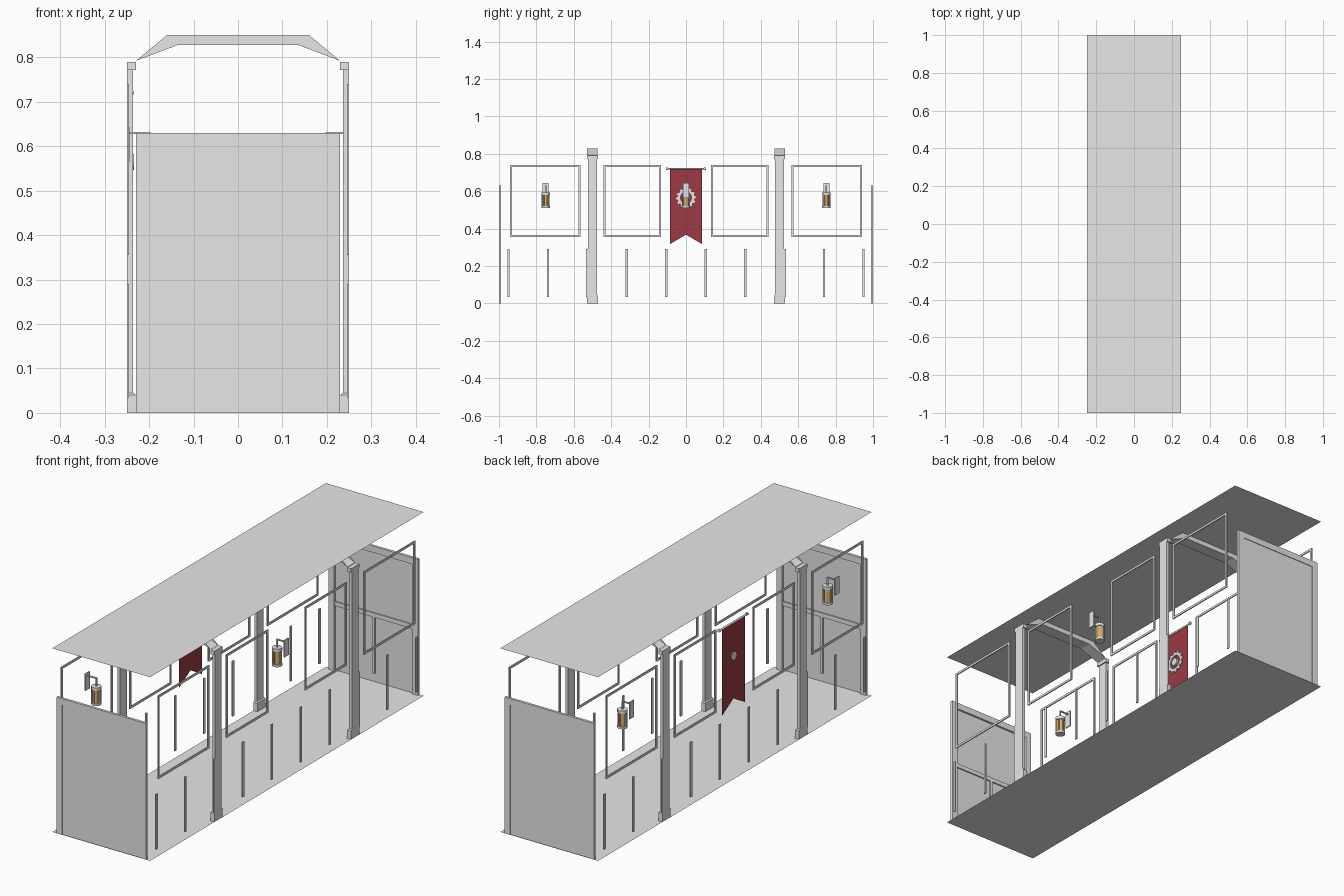
import bpy, bmesh, math
from mathutils import Matrix, Vector

if "Cube" in bpy.data.objects:
    bpy.data.objects.remove(bpy.data.objects["Cube"], do_unlink=True)


def material(name, rgb):
    m = bpy.data.materials.new(name)
    m.use_nodes = True
    col = (*rgb, 1)
    m.diffuse_color = col
    m.node_tree.nodes["Principled BSDF"].inputs["Base Color"].default_value = col
    return m


GREY = material("plain grey", (0.8, 0.8, 0.8))
RED = material("banner red", (0.33, 0.042, 0.056))
AMBER = material("amber glass", (0.9, 0.5, 0.14))


def finish(name, bm, mat):
    bmesh.ops.recalc_face_normals(bm, faces=bm.faces[:])
    me = bpy.data.meshes.new(name)
    bm.to_mesh(me)
    bm.free()
    me.materials.append(mat)
    ob = bpy.data.objects.new(name, me)
    bpy.context.collection.objects.link(ob)
    return ob


def add_box(bm, x, y, z):
    size = Matrix.Diagonal((abs(x[1] - x[0]), abs(y[1] - y[0]), abs(z[1] - z[0]), 1))
    mid = Matrix.Translation((sum(x) / 2, sum(y) / 2, sum(z) / 2))
    return bmesh.ops.create_cube(bm, size=1, matrix=mid @ size)["verts"]


def boxes(name, spans, mat=GREY):
    bm = bmesh.new()
    for s in spans:
        add_box(bm, *s)
    return finish(name, bm, mat)


def rod(name, a, b, r, mat=GREY, sides=12):
    a, b = Vector(a), Vector(b)
    d = b - a
    bm = bmesh.new()
    turn = d.to_track_quat('Z', 'Y').to_matrix().to_4x4()
    bmesh.ops.create_cone(bm, cap_ends=True, segments=sides, radius1=r, radius2=r,
                          depth=d.length, matrix=Matrix.Translation((a + b) / 2) @ turn)
    return finish(name, bm, mat)


def sheet(name, points, mat=GREY):
    bm = bmesh.new()
    bm.faces.new([bm.verts.new(p) for p in points])
    return finish(name, bm, mat)


W, L, TOP = 0.25, 1.0, 0.85

# Floor and ceiling sheets
for name, z in (("floor", 0), ("ceiling", TOP)):
    sheet(name, [(-W, -L, z), (W, -L, z), (W, L, z), (-W, L, z)])

# End walls: panel, border, inner rail and centre strip
for end, s in (("front", -1), ("back", 1)):
    deep = (s * 0.988, s * L)
    sheet(end + "_wall_panel", [(-0.2, s * 0.997, 0), (0.2, s * 0.997, 0),
                                (0.2, s * 0.997, 0.6), (-0.2, s * 0.997, 0.6)])
    boxes(end + "_wall_border", [((-0.229, -0.2), deep, (0, 0.63)),
                                 ((0.2, 0.229), deep, (0, 0.63)),
                                 ((-0.2, 0.2), deep, (0.6, 0.63))])
    boxes(end + "_wall_rail", [((-0.2, 0.2), (s * 0.99, s * 0.996), (0.3, 0.32))])
    boxes(end + "_wall_strip", [((-0.006, 0.006), (s * 0.99, s * 0.996), (0.04, 0.3))])


def panel_frame(name, side, y0, y1):
    x, t, z0, z1 = (side * 0.245, side * W), 0.01, 0.355, 0.74
    boxes(name, [(x, (y0, y0 + t), (z0, z1)), (x, (y1 - t, y1), (z0, z1)),
                 (x, (y0 + t, y1 - t), (z0, z0 + t)), (x, (y0 + t, y1 - t), (z1 - t, z1))])


def pillar(name, side, y):
    bm = bmesh.new()
    out = side * W
    add_box(bm, (side * 0.236, out), (y - 0.024, y + 0.024), (0.04, 0.775))
    add_box(bm, (side * 0.23, out), (y - 0.03, y + 0.03), (0.772, 0.79))
    base = add_box(bm, (side * 0.23, out), (y - 0.03, y + 0.03), (0, 0.045))
    # Sloped shoulder on the base
    shoulder = [e for e in bm.edges if all(v in base and v.co.z > 0.04 for v in e.verts)
                and not all(abs(v.co.x) > 0.249 for v in e.verts)]
    bmesh.ops.bevel(bm, geom=shoulder, offset=0.005, segments=1, affect='EDGES')
    finish(name, bm, GREY)


# Side wall trim
for wall, side in (("left", 1), ("right", -1)):
    for a, b in ((0.135, 0.44), (0.565, 0.94)):
        panel_frame(wall + "_panel_frame", side, a, b)
        panel_frame(wall + "_panel_frame", side, -b, -a)
    boxes(wall + "_wall_strips",
          [((side * 0.245, side * W), (y - 0.006, y + 0.006), (0.035, 0.29))
           for y in [(i - 4.5) * 0.211 for i in range(10)]])
    for y in (-0.5, 0.5):
        pillar(wall + "_pillar", side, y)

# Arch beams, open where they meet the ceiling
upper = [(-0.23, 0.792), (-0.16, TOP), (0.16, TOP), (0.23, 0.792)]
lower = [(-0.135, 0.828), (0.135, 0.828)]
for y in (-0.5, 0.5):
    bm = bmesh.new()
    rows = []
    for yy in (y - 0.028, y + 0.028):
        up = [bm.verts.new((x, yy, z)) for x, z in upper]
        lo = [bm.verts.new((x, yy, z)) for x, z in lower]
        bm.faces.new((up[0], up[1], lo[0]))
        bm.faces.new((up[1], up[2], lo[1], lo[0]))
        bm.faces.new((up[2], up[3], lo[1]))
        rows.append([up[0], *lo, up[3]])
    for i in range(3):
        bm.faces.new((rows[0][i], rows[0][i + 1], rows[1][i + 1], rows[1][i]))
    finish("arch_beam", bm, GREY)


# Wall lanterns
def lantern(side, y):
    cx = side * 0.2
    boxes("lantern_plate", [((side * 0.244, side * 0.249), (y - 0.016, y + 0.016), (0.565, 0.643))])
    boxes("lantern_arm", [((cx - side * 0.003, side * 0.246), (y - 0.003, y + 0.003), (0.627, 0.632)),
                          ((cx - 0.003, cx + 0.003), (y - 0.003, y + 0.003), (0.59, 0.627))])
    rod("lantern_cap", (cx, y, 0.58), (cx, y, 0.594), 0.022)
    rod("lantern_foot", (cx, y, 0.51), (cx, y, 0.52), 0.022)
    rod("lantern_glass", (cx, y, 0.52), (cx, y, 0.58), 0.017, AMBER)
    for i in range(6):
        a = math.pi / 6 + i * math.pi / 3
        px, py = cx + 0.019 * math.cos(a), y + 0.019 * math.sin(a)
        rod("lantern_bar", (px, py, 0.52), (px, py, 0.58), 0.0025, sides=6)


for side, y in ((-1, -0.75), (-1, 0.75), (1, 0)):
    lantern(side, y)

# Swallow-tailed banner on its rod
bx = -0.243
sheet("banner_cloth", [(bx, -0.085, 0.72), (bx, 0.085, 0.72), (bx, 0.085, 0.318),
                       (bx, 0, 0.368), (bx, -0.085, 0.318)], RED)
rod("banner_rod", (-0.241, -0.1, 0.72), (-0.241, 0.1, 0.72), 0.004)
for s in (-1, 1):
    rod("rod_finial", (-0.241, s * 0.096, 0.72), (-0.241, s * 0.106, 0.72), 0.007)

# Toothed ring and hub on the banner
bm = bmesh.new()
teeth, zc = 12, 0.565
n = teeth * 4
loops = []
for x in (-0.2425, -0.237):
    for inner in (False, True):
        ring = []
        for i in range(n):
            r = 0.032 if inner else (0.053 if i % 4 < 2 else 0.044)
            a = 2 * math.pi * i / n
            ring.append(bm.verts.new((x, r * math.cos(a), zc + r * math.sin(a))))
        loops.append(ring)
for p, q in ((0, 1), (2, 3), (0, 2), (1, 3)):
    for i in range(n):
        j = (i + 1) % n
        bm.faces.new((loops[p][i], loops[p][j], loops[q][j], loops[q][i]))
finish("toothed_ring", bm, GREY)
rod("ring_hub", (-0.246, 0, zc), (-0.234, 0, zc), 0.018, sides=16)
